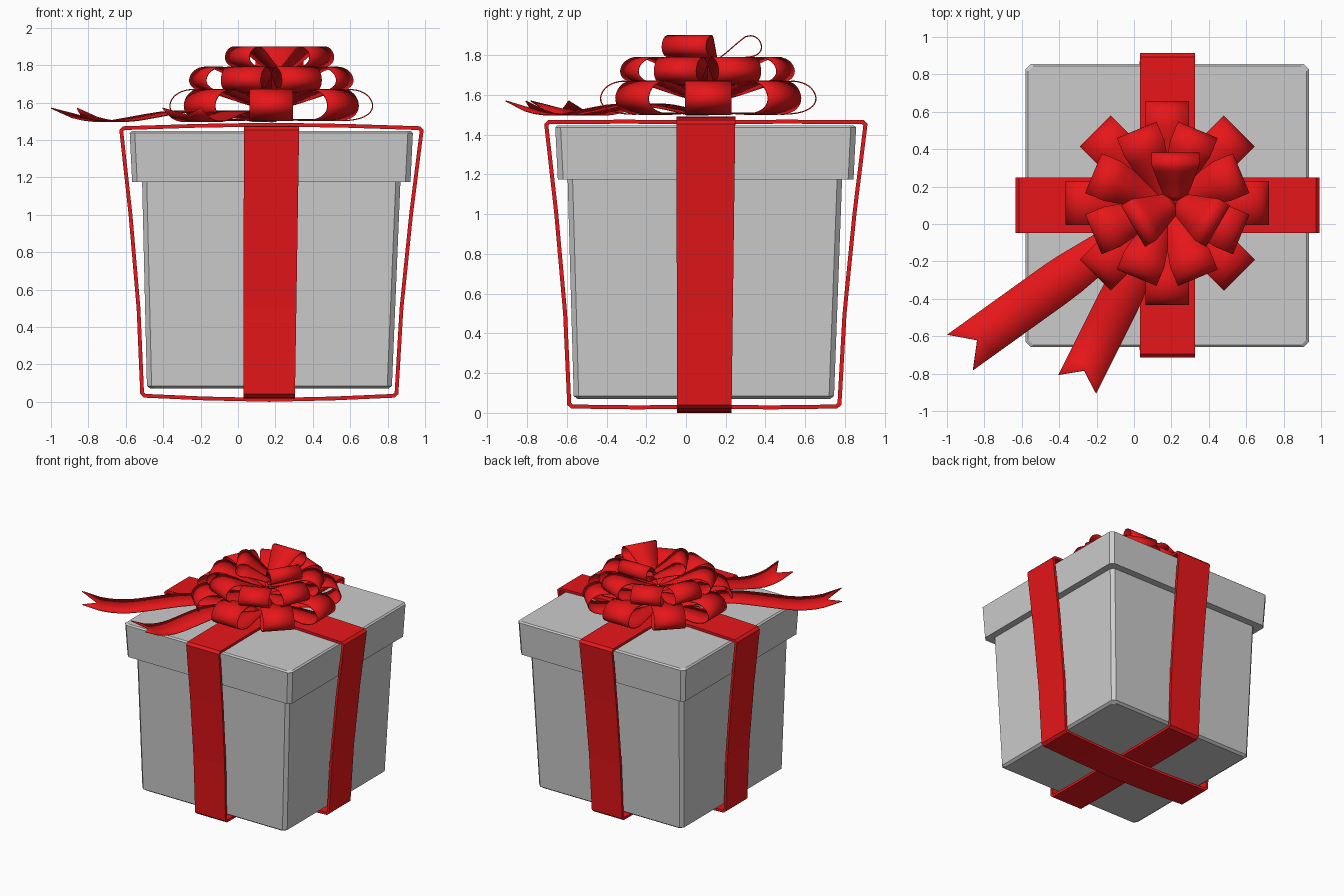
import bpy, bmesh, math
from mathutils import Vector

if "Cube" in bpy.data.objects:
    bpy.data.objects.remove(bpy.data.objects["Cube"])

red = bpy.data.materials.new("red_ribbon")
red.diffuse_color = (0.8, 0.008, 0.01, 1)
red.use_nodes = True
red.node_tree.nodes["Principled BSDF"].inputs["Base Color"].default_value = red.diffuse_color

CX, CY = 0.178, 0.108   # bow centre


def make_object(name, bm, mat=None, thickness=0, smooth=None):
    bmesh.ops.recalc_face_normals(bm, faces=bm.faces[:])
    me = bpy.data.meshes.new(name)
    bm.to_mesh(me)
    bm.free()
    ob = bpy.data.objects.new(name, me)
    bpy.context.collection.objects.link(ob)
    if mat:
        me.materials.append(mat)
    if smooth:
        bpy.ops.object.select_all(action='DESELECT')
        ob.select_set(True)
        bpy.context.view_layer.objects.active = ob
        bpy.ops.object.shade_smooth_by_angle(angle=math.radians(smooth))
    if thickness:
        mod = ob.modifiers.new("thickness", 'SOLIDIFY')
        mod.thickness = thickness
        mod.offset = 0
        mod.use_even_offset = True
    return ob


def tapered_box(name, rings, chamfer):
    """Stack of chamfered squares: (cx, cy, z, half width)."""
    bm = bmesh.new()
    prev = first = None
    for cx, cy, z, h in rings:
        k = h - chamfer
        pts = [(h, -k), (h, k), (k, h), (-k, h), (-h, k), (-h, -k), (-k, -h), (k, -h)]
        ring = [bm.verts.new((cx + x, cy + y, z)) for x, y in pts]
        if prev:
            for i in range(8):
                j = (i + 1) % 8
                bm.faces.new((prev[i], prev[j], ring[j], ring[i]))
        else:
            first = ring
        prev = ring
    bm.faces.new(first[::-1])
    bm.faces.new(prev)
    return make_object(name, bm)


def strip(name, rows, closed=False, notch=0, thickness=0.02, smooth=None):
    """Ribbon through rows of (centre, side vector incl. half width)."""
    bm = bmesh.new()
    grid = []
    for i, (c, s) in enumerate(rows):
        mid = c
        if notch and i == len(rows) - 1:
            mid = c + (rows[i - 1][0] - c).normalized() * notch
        grid.append([bm.verts.new(p) for p in (c - s, mid, c + s)])
    n = len(grid)
    for i in range(n if closed else n - 1):
        a, b = grid[i], grid[(i + 1) % n]
        for k in range(2):
            bm.faces.new((a[k], a[k + 1], b[k + 1], b[k]))
    return make_object(name, bm, red, thickness, smooth)


def smooth_path(pts, steps=3):
    """Catmull-Rom resampling of a 2D path."""
    v = [Vector(p) for p in pts]
    v = [2 * v[0] - v[1]] + v + [2 * v[-1] - v[-2]]
    out = []
    for i in range(1, len(v) - 2):
        a, b, c, d = v[i - 1:i + 3]
        for s in range(steps):
            t = s / steps
            out.append(0.5 * (2 * b + (c - a) * t + (2 * a - 5 * b + 4 * c - d) * t * t
                              + (3 * b - a - 3 * c + d) * t ** 3))
    return out + [v[-2]]


# Box and lid
tapered_box("box_body", [(0.168, 0.09, 0.07, 0.635), (0.168, 0.09, 0.085, 0.655),
                         (0.178, 0.095, 1.19, 0.691)], 0.025)
tapered_box("box_lid", [(0.178, 0.099, 1.175, 0.744), (0.178, 0.099, 1.437, 0.757),
                        (0.178, 0.099, 1.447, 0.745)], 0.027)

# Two ribbons wrapped around the box, the x one bowing outside the other
SIDE = [(0.665, 0.032), (0.68, 0.045), (0.703, 0.5), (0.75, 1.0), (0.803, 1.45), (0.79, 1.463)]


def wrap(name, along_x, bottom, top):
    half = [(0.35, (bottom + 0.032) / 2 - 0.003)] + SIDE + [(0.4, (top + 1.463) / 2 + 0.003)]
    path = [(0, bottom)] + half + [(0, top)] + [(-u, z) for u, z in reversed(half)]
    rows = []
    for u, z in path:
        t = z / 1.465
        x, y = 0.167 + 0.012 * t, 0.092 + 0.008 * t
        w = 0.137 + 0.011 * t
        if along_x:
            rows.append((Vector((x + u, y, z)), Vector((0, w, 0))))
        else:
            rows.append((Vector((x, y + u, z)), Vector((w, 0, 0))))
    strip(name, rows, closed=True)


wrap("ribbon_across", True, 0.01, 1.482)
wrap("ribbon_front_to_back", False, 0.03, 1.462)

# Bow loops in three tiers; profile is (radius, height) in unit size
LOOP = [(0.03, 0), (0.4, 0.03), (0.7, 0.0), (0.87, 0.07), (0.97, 0.25), (1.0, 0.5),
        (0.96, 0.78), (0.87, 0.96), (0.75, 1.0), (0.55, 0.86), (0.3, 0.6), (0.03, 0.4)]


def bow_tier(name, cx, cy, angles, radius, base, height, drop, half_w):
    for n, deg in enumerate(angles):
        a = math.radians(deg)
        out = Vector((math.cos(a), math.sin(a), 0))
        side = Vector((-out.y, out.x, 0))
        rows = []
        for r, h in smooth_path(LOOP):
            z = base + h * height - drop * max(0, 1 - r / 0.7)
            w = half_w * (0.4 + 0.6 * min(1, r / 0.75))
            rows.append((Vector((cx, cy, z)) + out * (r * radius), side * w))
        strip(f"{name}_{n + 1}", rows, thickness=0.006, smooth=40)


bow_tier("bow_lower_loop", CX, CY + 0.004, range(0, 360, 45), 0.542, 1.503, 0.165, 0, 0.117)
bow_tier("bow_middle_loop", CX, CY, [22.5 + 45 * i for i in range(8)], 0.425, 1.655, 0.133, 0.06, 0.115)
bow_tier("bow_top_loop", 0.222, 0.12, (90, 210, 330), 0.26, 1.79, 0.107, 0.08, 0.128)


# Trailing ribbon ends with a notched tip
def tail(name, tip, half_w, notch):
    start = Vector((CX, CY))
    d = Vector(tip) - start
    side = Vector((-d.y, d.x, 0)).normalized() * half_w
    prof = [(0.06, 1.5), (0.22, 1.535), (0.4, 1.555), (0.55, 1.535), (0.7, 1.505),
            (0.8, 1.5), (0.9, 1.52), (1.0, 1.57)]
    pts = smooth_path(prof, 2)
    pts.pop(-2)
    rows = []
    for t, z in pts:
        p = start + d * t
        rows.append((Vector((p.x, p.y, z)), side * min(1, 0.5 + t)))
    rows.insert(-1, (rows[-2][0].lerp(rows[-1][0], 0.02), side))
    rows.pop(-2)
    strip(name, rows, notch=notch, thickness=0.006, smooth=40)


tail("bow_tail_long", (-0.93, -0.687), 0.118, 0.12)
tail("bow_tail_short", (-0.303, -0.857), 0.113, 0.09)
